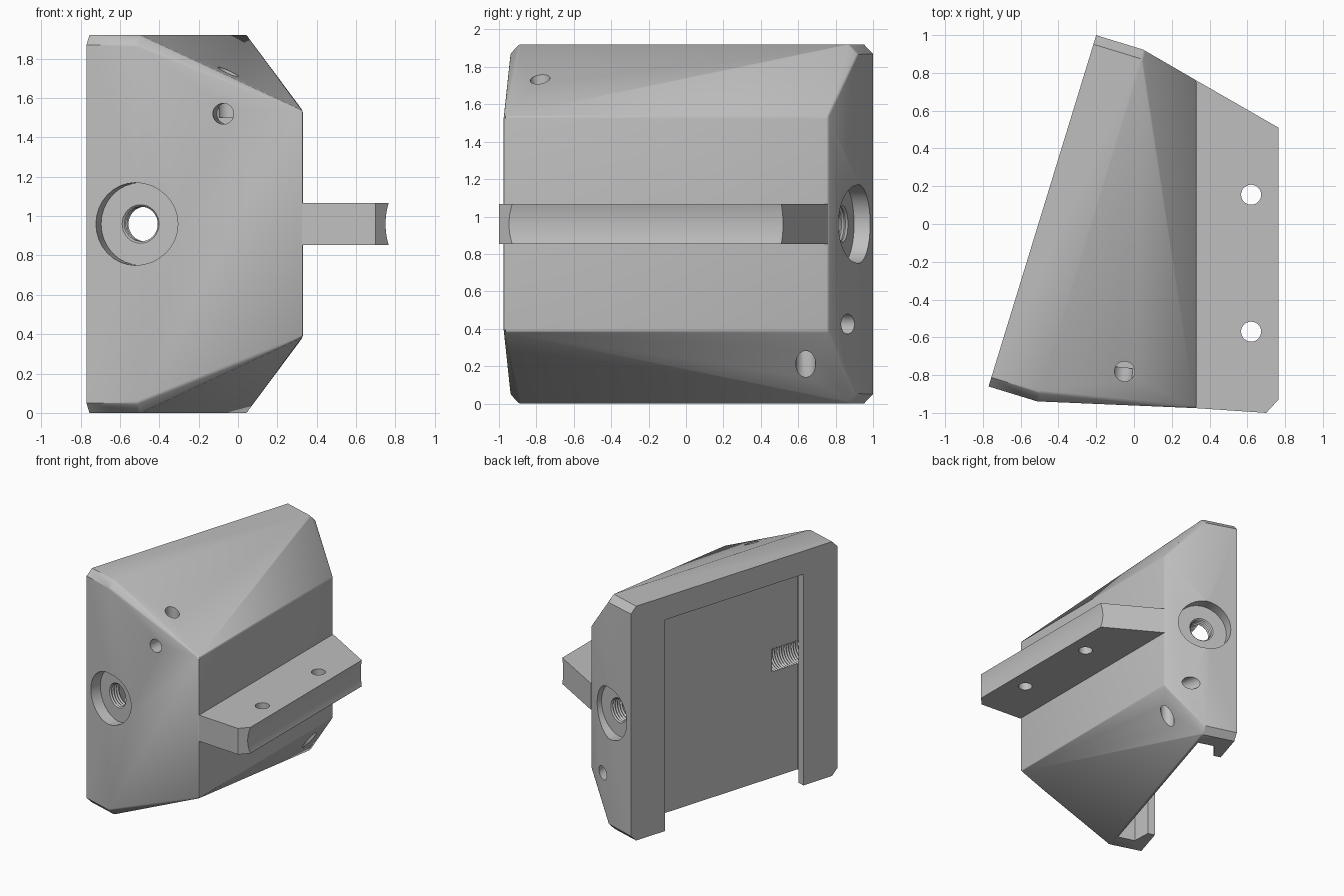
import bpy, bmesh, math
from mathutils import Vector

cube = bpy.data.objects.get("Cube")
if cube:
    bpy.data.objects.remove(cube, do_unlink=True)

HEIGHT, LENGTH, THICK = 1.92, 1.945, 0.27
MID = HEIGHT / 2
ALONG = Vector((0.293, 0.956, 0))    # along the slanted mounting face
INWARD = Vector((0.956, -0.293, 0))  # from the mounting face into the body
UP = Vector((0, 0, 1))
CORNER = Vector((-0.77, -0.86, 0))

grey = bpy.data.materials.new("plain grey")
grey.use_nodes = True
grey.diffuse_color = (0.52, 0.52, 0.52, 1)
grey.node_tree.nodes["Principled BSDF"].inputs["Base Color"].default_value = grey.diffuse_color


def place(s, n, z):
    return CORNER + ALONG * s + INWARD * n + UP * z


def finish(bm, name):
    bmesh.ops.recalc_face_normals(bm, faces=bm.faces)
    mesh = bpy.data.meshes.new(name)
    bm.to_mesh(mesh)
    bm.free()
    obj = bpy.data.objects.new(name, mesh)
    bpy.context.collection.objects.link(obj)
    mesh.materials.append(grey)
    return obj


def prism(name, points, height):
    """Extrude a flat outline upward."""
    bm = bmesh.new()
    face = bm.faces.new([bm.verts.new(p) for p in points])
    top = bmesh.ops.extrude_face_region(bm, geom=[face])["geom"]
    bmesh.ops.translate(bm, vec=UP * height,
                        verts=[v for v in top if isinstance(v, bmesh.types.BMVert)])
    return finish(bm, name)


def lathe(name, profile, origin, axis, sides=32):
    """Turn (distance, radius) pairs around an axis into a closed solid."""
    bm = bmesh.new()
    turn = Vector(axis).to_track_quat('Z', 'Y')
    rings = []
    for t, r in profile:
        ring = []
        for i in range(sides):
            a = math.tau * i / sides
            ring.append(bm.verts.new(Vector(origin) + turn @ Vector((r * math.cos(a), r * math.sin(a), t))))
        rings.append(ring)
    for a, b in zip(rings, rings[1:]):
        for i in range(sides):
            j = (i + 1) % sides
            bm.faces.new((a[i], a[j], b[j], b[i]))
    bm.faces.new(rings[0])
    bm.faces.new(rings[-1])
    return finish(bm, name)


def cut(obj, cutters):
    bpy.context.view_layer.objects.active = obj
    for cutter in cutters:
        cutter.hide_render = True
        mod = obj.modifiers.new("cut", 'BOOLEAN')
        mod.operation = 'DIFFERENCE'
        mod.solver = 'EXACT'
        mod.object = cutter
        bpy.ops.object.modifier_apply(modifier=mod.name)
        bpy.data.objects.remove(cutter, do_unlink=True)


def smooth(obj):
    bpy.ops.object.select_all(action='DESELECT')
    obj.select_set(True)
    bpy.context.view_layer.objects.active = obj
    bpy.ops.object.shade_smooth_by_angle(angle=math.radians(30))


# Body: corner-chamfered slab wedged out to a narrower upright face
bm = bmesh.new()
c = 0.05
for n in (0, THICK):
    for s, inner in ((0, c), (LENGTH, LENGTH - c)):
        for z, inner_z in ((0, c), (HEIGHT, HEIGHT - c)):
            bm.verts.new(place(s, n, inner_z))
            bm.verts.new(place(inner, n, z))
for y in (-0.975, 0.76):
    for z in (0.385, HEIGHT - 0.385):
        bm.verts.new((0.33, y, z))
bmesh.ops.convex_hull(bm, input=bm.verts)
bmesh.ops.dissolve_limit(bm, angle_limit=0.01, verts=bm.verts, edges=bm.edges)
bmesh.ops.recalc_face_normals(bm, faces=bm.faces)
# Softened outer edges, with the mounting face left crisp
soft = [e for e in bm.edges if e.calc_face_angle(0) > 0.55
        and min((v.co - CORNER).dot(INWARD) for v in e.verts) > 0.1]
bmesh.ops.bevel(bm, geom=soft, offset=0.01, segments=2, profile=0.5,
                affect='EDGES', clamp_overlap=True)
body = finish(bm, "wedge_body")

# Undercut pocket in the mounting face, open at the bottom
half = [(0.32, -0.1), (0.32, 0.06), (0.18, 0.11), (0.18, 0.25)]
outline = half + [(LENGTH - s, n) for s, n in reversed(half)]
cutters = [prism("pocket_cutter", [place(s, n, -0.1) for s, n in outline], 1.83)]

# Counterbored threaded holes in both ends
thread = [(-0.1, 0.21), (0.09, 0.21)]
thread += [(0.09 + 0.011 * i, 0.088 if i % 2 else 0.098) for i in range(31)]
for s, direction in ((0, ALONG), (LENGTH, -ALONG)):
    cutters.append(lathe("threaded_hole_cutter", thread, place(s, 0.26, MID), direction))

# Cross-drilled retaining holes: one pair at the upper front, one at the lower back
bore = 0.053
cutters += [
    lathe("front_bore", [(-0.1, bore), (0.2, bore)], (-0.075, -0.96, 1.52), (0.1, 1, 0)),
    lathe("top_bore", [(0, bore), (0.5, bore)], (-0.05, -0.78, 1.5), (0, 0, 1)),
    lathe("back_bore", [(-0.1, bore), (0.24, bore)], (0.15, 0.86, 0.425), (0.2, -1, 0)),
    lathe("bottom_bore", [(0, bore), (0.5, bore)], (0.2, 0.64, 0.445), (0, 0, -1)),
]
cut(body, cutters)
smooth(body)

# Side flange with two fixing holes and a hollowed outer edge
plan = [(0.2, -0.9), (0.33, -0.975), (0.70, -1.0), (0.765, -0.93),
        (0.765, 0.51), (0.33, 0.76), (0.2, 0.7)]
flange = prism("side_flange", [(x, y, MID - 0.107) for x, y in plan], 0.214)
cutters = [lathe("flange_hole_cutter", [(0, bore), (1, bore)], (0.62, y, 0.5), (0, 0, 1))
           for y in (-0.57, 0.155)]
cutters.append(lathe("edge_cutter", [(-2, 0.375), (2, 0.375)], (1.125, 0, MID), (0, 1, 0), 96))
cut(flange, cutters)
smooth(flange)
